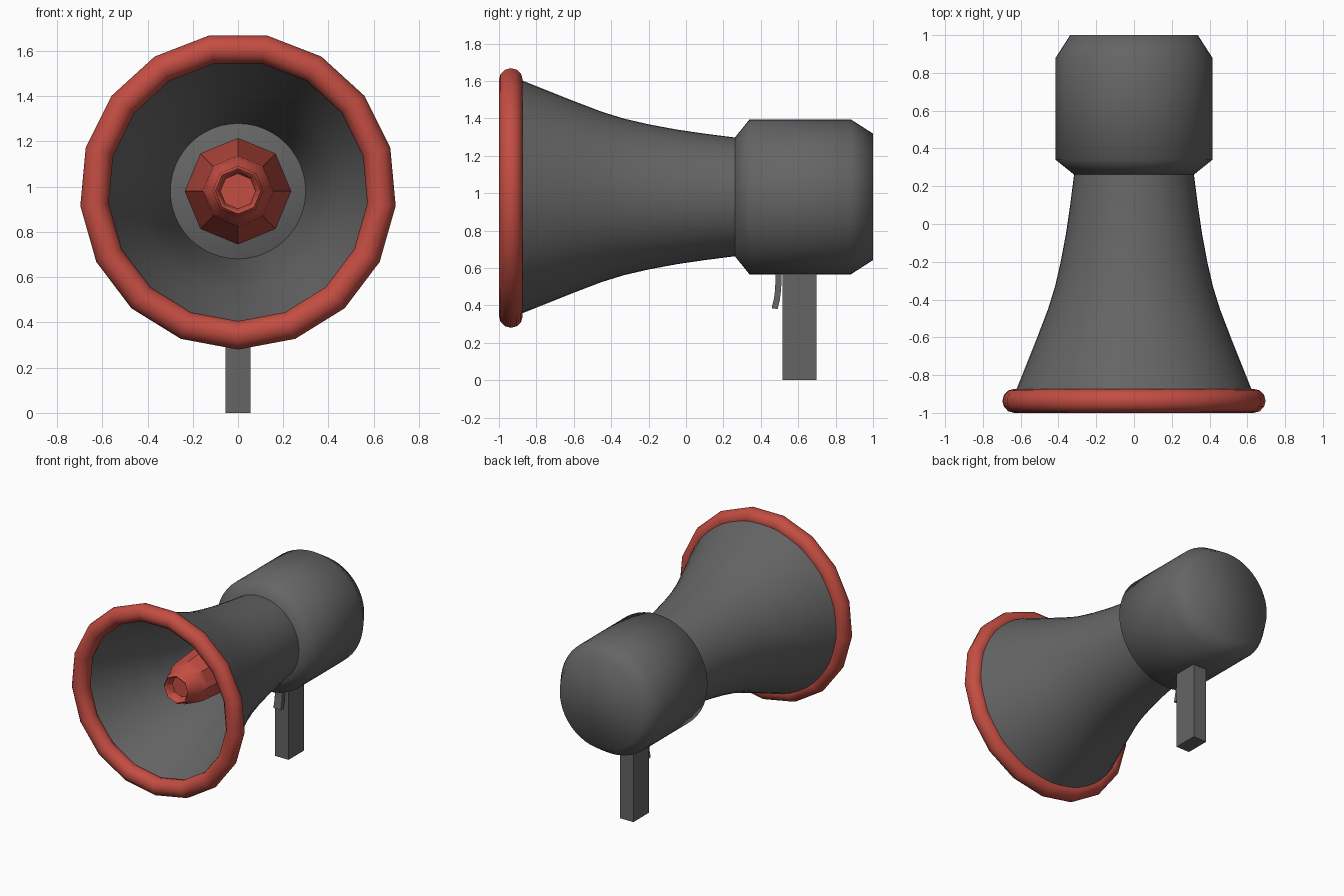
import bpy, bmesh, math

if "Cube" in bpy.data.objects:
    bpy.data.objects.remove(bpy.data.objects["Cube"])

CZ = 0.98  # height of the horn axis


def material(name, rgb):
    m = bpy.data.materials.new(name)
    m.diffuse_color = (*rgb, 1)
    m.use_nodes = True
    m.node_tree.nodes["Principled BSDF"].inputs["Base Color"].default_value = m.diffuse_color
    return m


RED = material("red_plastic", (0.55, 0.075, 0.055))
GREY = material("dark_grey", (0.13, 0.13, 0.13))


def finish(name, bm, mat, angle):
    bmesh.ops.recalc_face_normals(bm, faces=bm.faces)
    me = bpy.data.meshes.new(name)
    bm.to_mesh(me)
    bm.free()
    me.materials.append(mat)
    ob = bpy.data.objects.new(name, me)
    bpy.context.collection.objects.link(ob)
    bpy.ops.object.select_all(action='DESELECT')
    ob.select_set(True)
    bpy.context.view_layer.objects.active = ob
    if angle:
        bpy.ops.object.shade_smooth_by_angle(angle=math.radians(angle))
    return ob


def lathe(name, profile, sides, mat, angle, loop=False):
    """Spin (y, radius) points about the horn axis; open profiles get end caps."""
    bm = bmesh.new()
    rings = []
    for y, r in profile:
        steps = [2 * math.pi * i / sides for i in range(sides)]
        rings.append([bm.verts.new((r * math.sin(a), y, CZ - r * math.cos(a))) for a in steps])
    pairs = list(zip(rings, rings[1:]))
    if loop:
        pairs.append((rings[-1], rings[0]))
    else:
        bm.faces.new(rings[0])
        bm.faces.new(rings[-1])
    for a, b in pairs:
        for i in range(sides):
            j = (i + 1) % sides
            bm.faces.new((a[i], a[j], b[j], b[i]))
    return finish(name, bm, mat, angle)


def extrude_x(name, outline, half, mat, angle=0):
    """Extrude a (y, z) outline symmetrically along x."""
    bm = bmesh.new()
    l, r = [[bm.verts.new((s * half, y, z)) for y, z in outline] for s in (-1, 1)]
    bm.faces.new(l)
    bm.faces.new(r)
    n = len(outline)
    for i in range(n):
        j = (i + 1) % n
        bm.faces.new((l[i], l[j], r[j], r[i]))
    return finish(name, bm, mat, angle)


# Flared horn: thin shell with outer and inner walls
outer = [(-0.93, 0.645), (-0.87, 0.62), (-0.62, 0.52), (-0.45, 0.455), (-0.33, 0.418),
         (-0.2, 0.388), (-0.05, 0.36), (0.1, 0.338), (0.28, 0.315)]
inner = [(y, r - 0.018) for y, r in reversed(outer)]
lathe("horn", outer + inner, 48, GREY, 40, loop=True)

# Rear housing with chamfered ends
lathe("housing", [(0.262, 0.318), (0.34, 0.415), (0.88, 0.415), (1.0, 0.338)],
      48, GREY, 62)

# Seventeen-sided rounded rim
rim = [(-0.9365 + 0.0635 * math.cos(2 * math.pi * k / 12),
        0.637 + 0.063 * math.sin(2 * math.pi * k / 12)) for k in range(12)]
lathe("rim", rim, 17, RED, 35, loop=True)

# Eight-sided inner speaker cone with a recessed tip
lathe("inner_cone", [(0.27, 0.235), (-0.33, 0.175), (-0.57, 0.157), (-0.63, 0.145),
                     (-0.66, 0.118), (-0.71, 0.112), (-0.725, 0.1), (-0.715, 0.088),
                     (-0.66, 0.078)], 8, RED, 40)

# Handle
extrude_x("handle", [(0.515, 0), (0.697, 0), (0.697, 0.62), (0.515, 0.62)], 0.055, GREY)

# Curved trigger
extrude_x("trigger", [(0.458, 0.385), (0.49, 0.38), (0.502, 0.43), (0.509, 0.49), (0.511, 0.6),
                      (0.478, 0.6), (0.477, 0.49), (0.471, 0.44)], 0.03, GREY, 30)
